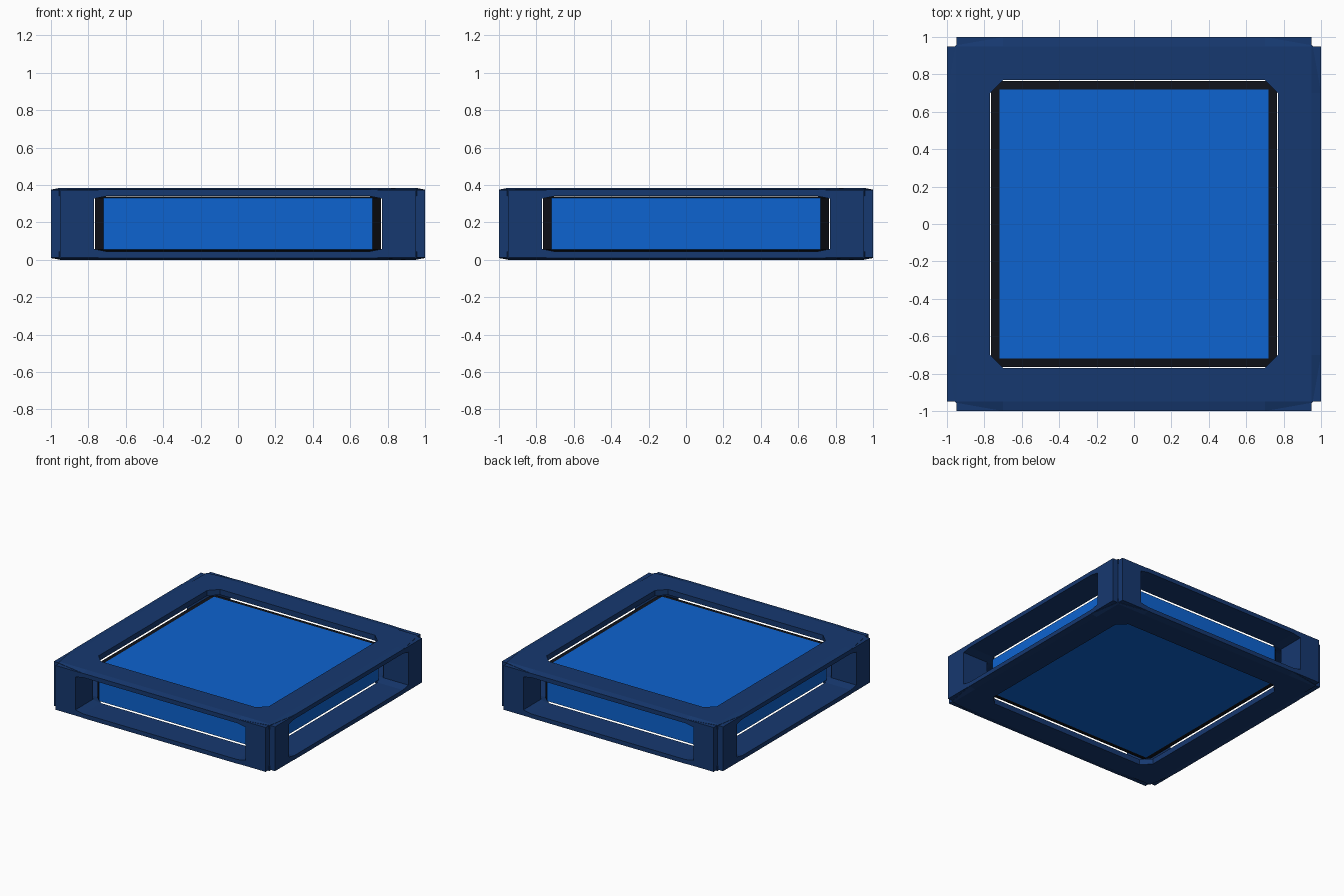
import bpy, bmesh
from mathutils import Matrix

if "Cube" in bpy.data.objects:
    bpy.data.objects.remove(bpy.data.objects["Cube"])

H = 0.1925  # half height: everything is modelled in a unit cube, then flattened


def material(name, rgb):
    m = bpy.data.materials.new(name)
    m.diffuse_color = (*rgb, 1)
    m.use_nodes = True
    m.node_tree.nodes["Principled BSDF"].inputs["Base Color"].default_value = m.diffuse_color
    return m


NAVY = material("navy", (0.008, 0.040, 0.160))
BLUE = material("bright_blue", (0.004, 0.125, 0.63))
DARK = material("dark_trim", (0.005, 0.006, 0.010))


def finish(name, bm, mats):
    bmesh.ops.transform(bm, verts=bm.verts,
                        matrix=Matrix.Translation((0, 0, H)) @ Matrix.Diagonal((1, 1, H, 1)))
    bmesh.ops.recalc_face_normals(bm, faces=bm.faces)
    me = bpy.data.meshes.new(name)
    bm.to_mesh(me)
    bm.free()
    ob = bpy.data.objects.new(name, me)
    for m in mats:
        me.materials.append(m)
    bpy.context.collection.objects.link(ob)
    return ob


def octagon(a, b, c):
    """12-point outline: sides at a for |t| < b, corners at (c, c)."""
    pts = []
    quarter = [(a, -b), (a, b), (c, c)]
    for k in range(4):
        for x, y in quarter:
            for _ in range(k):
                x, y = -y, x
            pts.append((x, y))
    return pts


def loft(bm, rings, closed=False):
    vs = [[bm.verts.new((x, y, z)) for x, y in pts] for pts, z in rings]
    n = len(vs[0])
    pairs = list(zip(vs, vs[1:])) + ([(vs[-1], vs[0])] if closed else [])
    for r, s in pairs:
        for i in range(n):
            j = (i + 1) % n
            bm.faces.new((r[i], r[j], s[j], s[i]))
    if not closed:
        bm.faces.new(vs[0])
        bm.faces.new(vs[-1])


# top and bottom rims: flat ring, sloped outer lip tapering at the corners
for name, s in (("top_rim", 1), ("bottom_rim", -1)):
    bm = bmesh.new()
    hole = octagon(0.77, 0.70, 0.735)
    lip = octagon(1.0, 0.70, 0.955)
    flat = octagon(0.95, 0.70, 0.95)
    loft(bm, [(hole, 0.77 * s), (lip, 0.77 * s), (lip, 0.95 * s),
              (flat, 1.0 * s), (hole, 1.0 * s)], closed=True)
    finish(name, bm, [NAVY])


# corner posts: notched outer edge, flared at both ends
def post_section(t, sx, sy):
    pts = [(1, t), (1, 0.95), (0.95, 0.95), (0.95, 1), (t, 1), (t, 0.775), (0.775, t)]
    return [(x * sx, y * sy) for x, y in pts]


for name, sx, sy in (("front_left_post", -1, -1), ("front_right_post", 1, -1),
                     ("back_left_post", -1, 1), ("back_right_post", 1, 1)):
    bm = bmesh.new()
    loft(bm, [(post_section(t, sx, sy), z) for t, z in
              ((0.70, -0.94), (0.70, -0.77), (0.77, -0.70),
               (0.77, 0.70), (0.70, 0.77), (0.70, 0.94))])
    finish(name, bm, [NAVY])

# inner block: bright faces with dark chamfered edges
bm = bmesh.new()
bmesh.ops.create_cube(bm, size=1.53)
bmesh.ops.bevel(bm, geom=bm.edges[:], offset=0.045, segments=1, affect='EDGES')
bm.normal_update()
for f in bm.faces:
    f.material_index = 0 if max(abs(c) for c in f.normal) > 0.99 else 1
finish("inner_block", bm, [BLUE, DARK])
